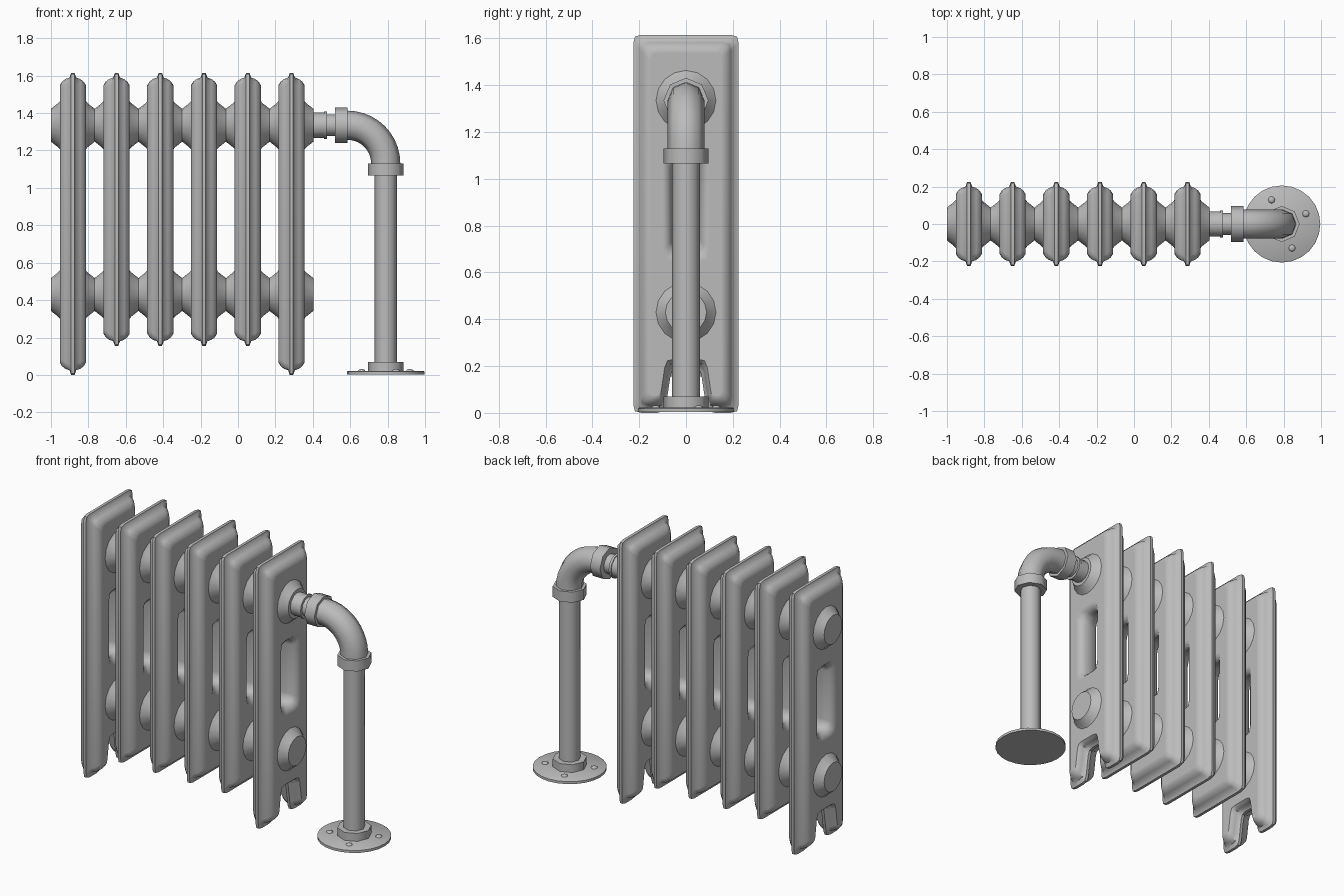
import bpy, bmesh, math
from mathutils import Vector

cube = bpy.data.objects.get("Cube")
if cube:
    bpy.data.objects.remove(cube, do_unlink=True)

metal = bpy.data.materials.new("grey cast iron")
metal.use_nodes = True
GREY = (0.5, 0.5, 0.5, 1)
metal.diffuse_color = GREY
metal.node_tree.nodes["Principled BSDF"].inputs["Base Color"].default_value = GREY


def finish(bm, name, angle=50):
    bmesh.ops.recalc_face_normals(bm, faces=bm.faces)
    mesh = bpy.data.meshes.new(name)
    bm.to_mesh(mesh)
    bm.free()
    mesh.materials.append(metal)
    obj = bpy.data.objects.new(name, mesh)
    bpy.context.collection.objects.link(obj)
    bpy.ops.object.select_all(action='DESELECT')
    obj.select_set(True)
    bpy.context.view_layer.objects.active = obj
    bpy.ops.object.shade_smooth_by_angle(angle=math.radians(angle))
    return obj


def loft(bm, rings):
    """Skin a list of equal-length point loops and return their vertices."""
    loops = [[bm.verts.new(p) for p in ring] for ring in rings]
    for a, b in zip(loops, loops[1:]):
        for i in range(len(a)):
            j = (i + 1) % len(a)
            bm.faces.new((a[i], a[j], b[j], b[i]))
    return loops


def turned(name, profile, origin, axis='Z', sides=8):
    """Closed lathe part from (distance along axis, radius) pairs."""
    rings = []
    for d, r in profile:
        ring = []
        for k in range(sides):
            t = math.tau * k / sides
            u, v = r * math.cos(t), r * math.sin(t)
            ring.append(Vector(origin) + Vector((u, v, d) if axis == 'Z' else (d, u, v)))
        rings.append(ring)
    bm = bmesh.new()
    loops = loft(bm, rings)
    bm.faces.new(loops[0])
    bm.faces.new(loops[-1])
    return finish(bm, name)


def inset_outline(poly, weights, d):
    """Move each edge of a counter-clockwise outline inward by its weight times d."""
    n, out = len(poly), []
    for i in range(n):
        p = Vector(poly[i])
        e0 = (p - Vector(poly[i - 1])).normalized()
        e1 = (Vector(poly[(i + 1) % n]) - p).normalized()
        d0, d1 = weights[i - 1] * d, weights[i] * d
        cross = e0.x * e1.y - e0.y * e1.x
        out.append(p + (e1 * d0 - e0 * d1) / cross)
    return out


def rounded(poly, radius, x):
    """Round every corner with three points and place the loop at x."""
    n, ring = len(poly), []
    for i in range(n):
        p, a, b = poly[i], poly[i - 1], poly[(i + 1) % n]
        c = min(radius, 0.45 * (a - p).length, 0.45 * (b - p).length)
        s, e = p + (a - p).normalized() * c, p + (b - p).normalized() * c
        mid = (s + e) * 0.2 + p * 0.6
        ring += [(x, q.x, q.y) for q in (s, mid, e)]
    return ring


# Section cross-section: (half thickness, inset from the outer rim)
RIM = [(0.009, 0), (0.018, 0.025), (0.04, 0.033), (0.058, 0.047),
       (0.07, 0.066), (0.07, 0.076)]
# Slot cross-section: (half thickness, growth of the opening)
SLOT = [(0.07, 0.04), (0.07, 0.03), (0.055, 0.012), (0.035, 0)]
TOP, HALF, SLOT_Z = 1.615, 0.225, 0.885


def both_sides(steps):
    return [(-x, d) for x, d in reversed(steps)] + list(steps)


def section(name, x, legs):
    if legs:
        poly = [(-HALF, 0), (-0.09, 0), (-0.06, 0.2), (0.06, 0.2),
                (0.09, 0), (HALF, 0), (HALF, TOP), (-HALF, TOP)]
        weights = [1, 0.45, 0.45, 0.45, 1, 1, 1, 1]
    else:
        poly = [(-HALF, 0.155), (HALF, 0.155), (HALF, TOP), (-HALF, TOP)]
        weights = [1] * 4
    bm = bmesh.new()
    outer = loft(bm, [rounded(inset_outline(poly, weights, d), 0.035, t)
                      for t, d in both_sides(RIM)])
    slot_rings = []
    for t, g in both_sides(list(reversed(SLOT))):
        w, h = 0.06 + g, 0.2 + g
        box = [Vector((sy * w, SLOT_Z + sz * h))
               for sy, sz in ((-1, -1), (1, -1), (1, 1), (-1, 1))]
        slot_rings.append(rounded(box, 0.05, t))
    inner = loft(bm, slot_rings)
    # Flat cheeks between rim and slot
    for k in (0, -1):
        edges = []
        for loop in (outer[k], inner[k]):
            edges += [bm.edges.get((loop[i - 1], loop[i])) for i in range(len(loop))]
        bmesh.ops.triangle_fill(bm, edges=edges, use_beauty=True)
    finish(bm, name).location.x = x


# Radiator sections with their connecting hubs
COUNT, FIRST, PITCH = 6, -0.883, 0.2338
UPPER, LOWER = 1.335, 0.43
HUB = [(0.06, 0.138), (0.07, 0.128), (0.08, 0.117), (0.117, 0.088)]
for i in range(COUNT):
    x = FIRST + PITCH * i
    section(f"radiator_section_{i + 1}", x, i in (0, COUNT - 1))
    for level, z in (("upper", UPPER), ("lower", LOWER)):
        for side, s in (("right", -1), ("left", 1)):
            turned(f"{level}_hub_{side}_{i + 1}", [(s * d, r) for d, r in HUB],
                   (x, 0, z), 'X', 16)

# Horizontal inlet fitting
PIPE_X, BEND = 0.79, 0.205
ELBOW_X, ELBOW_Z = PIPE_X - BEND, UPPER - BEND
turned("inlet_nipple", [(0.39, 0.068), (0.46, 0.068), (0.46, 0.073), (0.475, 0.073),
                        (0.475, 0.058), (0.53, 0.058)], (0, 0, UPPER), 'X', 12)
turned("upper_collar", [(0.518, 0.096), (0.585, 0.096)], (0, 0, UPPER), 'X')

# Elbow swept through a quarter turn
rings = []
STEPS, SIDES, RADIUS = 10, 8, 0.078
for s in range(STEPS + 1):
    a = math.pi / 2 * s / STEPS
    ring = []
    for k in range(SIDES):
        t = math.tau * k / SIDES
        r = BEND + RADIUS * math.cos(t)
        ring.append((ELBOW_X + r * math.sin(a), RADIUS * math.sin(t),
                     ELBOW_Z + r * math.cos(a)))
    rings.append(ring)
bm = bmesh.new()
ends = loft(bm, rings)
bm.faces.new(ends[0])
bm.faces.new(ends[-1])
finish(bm, "elbow")

# Standpipe, collars, floor flange and bolts
foot = (PIPE_X, 0, 0)
turned("lower_collar", [(1.065, 0.096), (1.13, 0.096)], foot)
turned("standpipe", [(0.02, 0.06), (1.08, 0.06)], foot)
turned("base_collar", [(0.01, 0.096), (0.07, 0.096)], foot)
turned("floor_flange", [(0.003, 0.206), (0.018, 0.206), (0.022, 0.2)], foot, 'Z', 24)
for k in range(4):
    a = math.radians(23 + 90 * k)
    turned(f"flange_bolt_{k + 1}", [(0.015, 0.02), (0.026, 0.018), (0.031, 0.009)],
           (PIPE_X + 0.14 * math.cos(a), 0.14 * math.sin(a), 0))
